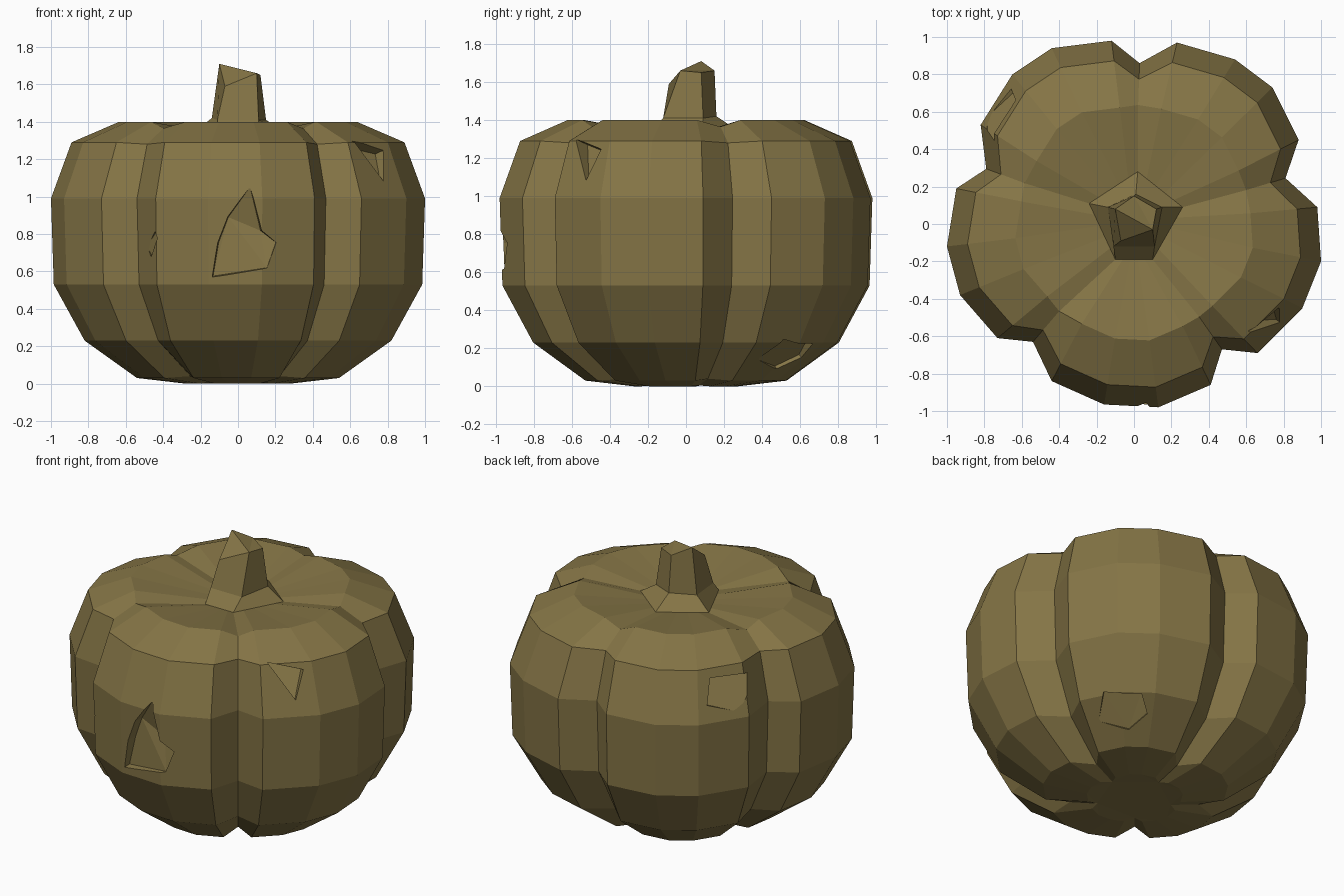
import bpy, bmesh, math
from mathutils import Vector

if "Cube" in bpy.data.objects:
    bpy.data.objects.remove(bpy.data.objects["Cube"])

skin = bpy.data.materials.new("olive brown")
skin.diffuse_color = (0.235, 0.178, 0.061, 1)
skin.use_nodes = True
skin.node_tree.nodes["Principled BSDF"].inputs["Base Color"].default_value = skin.diffuse_color

def make(name, rings):
    """Closed solid lofted through equal-length rings of points, flat shaded."""
    bm = bmesh.new()
    vs = [[bm.verts.new(p) for p in r] for r in rings]
    n = len(rings[0])
    for a, b in zip(vs, vs[1:]):
        for i in range(n):
            j = (i + 1) % n
            bm.faces.new((a[i], a[j], b[j], b[i]))
    bm.faces.new(vs[0])
    bm.faces.new(vs[-1])
    bmesh.ops.triangulate(bm, faces=[f for f in bm.faces if len(f.verts) > 4])
    bmesh.ops.recalc_face_normals(bm, faces=bm.faces)
    me = bpy.data.meshes.new(name)
    bm.to_mesh(me)
    bm.free()
    me.materials.append(skin)
    ob = bpy.data.objects.new(name, me)
    bpy.context.collection.objects.link(ob)
    return ob

# Plan outline, clockwise: every fifth point is a groove between two lobes
plan = [(.03, .86), (.23, .97), (.54, .88), (.74, .73), (.88, .45),
        (.81, .245), (.98, .09), (1.0, -.2), (.9, -.45), (.66, -.69),
        (.47, -.67), (.41, -.86), (.13, -.98), (-.16, -.965), (-.44, -.84),
        (-.54, -.63), (-.73, -.61), (-.93, -.38), (-1.0, -.12), (-.95, .19),
        (-.79, .295), (-.82, .53), (-.65, .8), (-.44, .94), (-.12, .98)]

# Gourd body: lobe height, lobe scale, groove height, groove scale
levels = [(0, .28, 0.005, .27), (.03, .54, .04, .47), (.23, .82, .23, .79),
          (.53, .985, .53, .98), (.99, 1, .99, 1), (1.29, .89, 1.28, .9),
          (1.40, .635, 1.365, .74)]
rings = []
for z, s, gz, gs in levels:
    rings.append([(x * (s if i % 5 else gs), y * (s if i % 5 else gs),
                   z if i % 5 else gz) for i, (x, y) in enumerate(plan)])
# Sunken pentagon around the stem
pent = [Vector((.02, .28, 1.34)), Vector((.26, .09, 1.34)), Vector((.1, -.19, 1.335)),
        Vector((-.1, -.19, 1.335)), Vector((-.24, .11, 1.34))]
rings.append([pent[i // 5].lerp(pent[(i // 5 + 1) % 5], (i % 5) / 5) for i in range(25)])
body = make("pumpkin_body", rings)

# Stem: flared five-sided stalk with a slanted broken top
make("stem", [pent,
              [(.01, .16, 1.42), (.15, .09, 1.41), (.11, -.12, 1.41),
               (-.11, -.12, 1.41), (-.14, .09, 1.42)],
              [(0, .15, 1.66), (.12, .08, 1.65), (.1, -.03, 1.66),
               (-.07, -.09, 1.59), (-.1, .08, 1.71)]])

# Chipped gouges: centre, facing angle, tilt, outline of (across, up, depth)
gouges = [
    ((0, -.97, .8), -90, 0, [(.075, .28, .01), (-.06, .1, .07), (-.12, -.05, .08),
     (-.155, -.25, .06), (.18, -.2, .02), (.235, -.05, .04), (.14, .02, .06)]),
    ((.71, -.52, 1.2), -45, 18, [(-.12, .11, .08), (.11, .05, .05), (.05, -.14, .01)]),
    ((.54, .54, .16), 45, -42, [(-.17, -.08, .05), (.03, -.14, .06), (.16, -.04, .05),
     (.13, .1, .04), (-.12, .12, .03)]),
    ((-.73, .59, 1.13), 141, 17, [(-.13, .12, .05), (.22, .12, .05),
     (.05, -.12, .0), (-.17, -.05, .01)]),
    ((-.47, -.8, .75), -118, 0, [(.04, .07, .01), (-.05, -.02, .04), (-.01, -.08, .05),
     (.06, .03, .02)]),
]
for k, (c, ang, tilt, pts) in enumerate(gouges):
    a, t = math.radians(ang), math.radians(tilt)
    n = Vector((math.cos(a) * math.cos(t), math.sin(a) * math.cos(t), math.sin(t)))
    u = Vector((-math.sin(a), math.cos(a), 0))
    v = n.cross(u)
    c = Vector(c)
    outer = [c + u * x + v * y + n * .15 for x, y, d in pts]
    inner = [c + u * x * .86 + v * y * .9 - n * d for x, y, d in pts]
    cutter = make(f"gouge_cutter_{k}", [inner, outer])
    cutter.hide_render = True
    cutter.hide_set(True)
    m = body.modifiers.new("gouge", 'BOOLEAN')
    m.operation = 'DIFFERENCE'
    m.solver = 'EXACT'
    m.object = cutter
